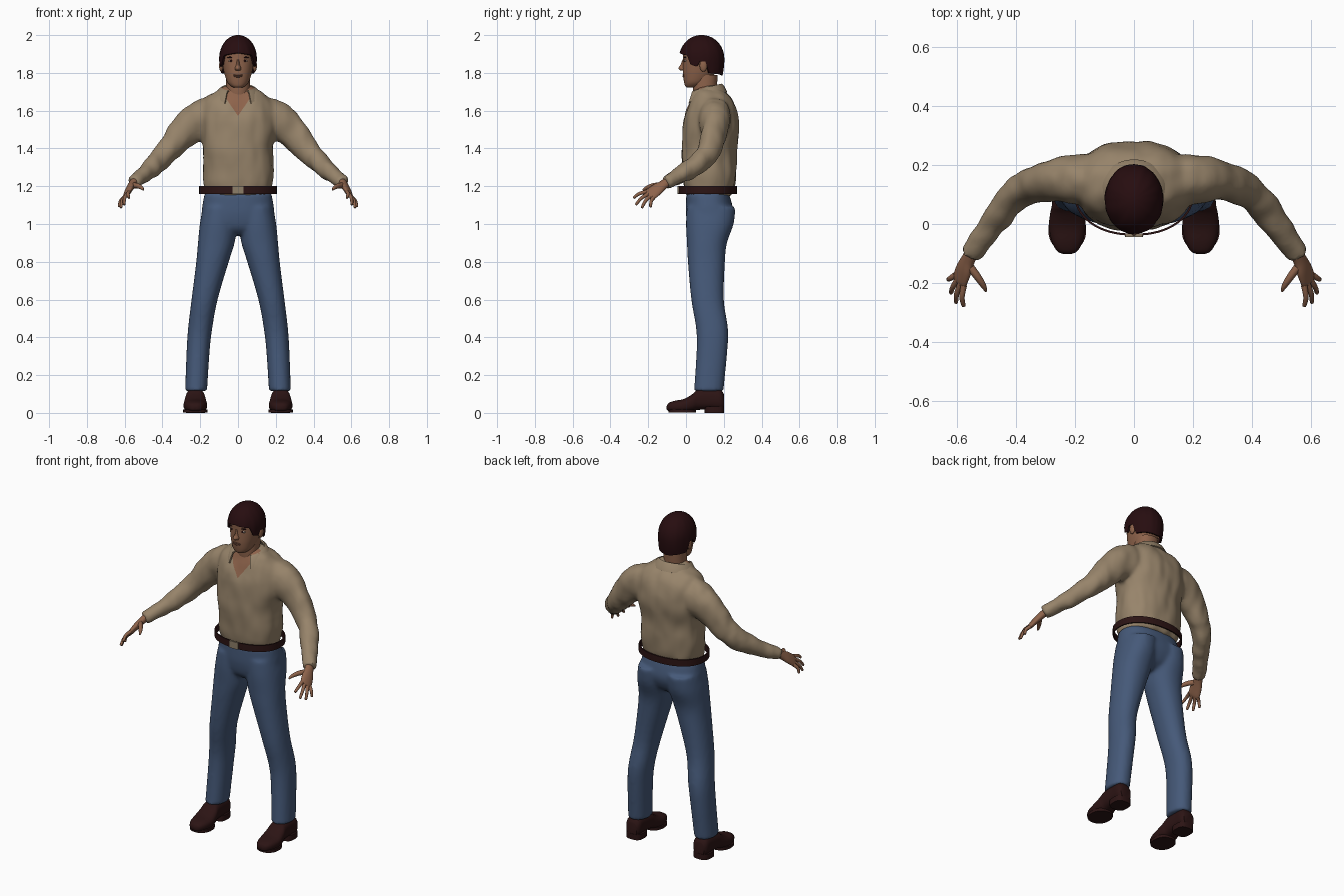
import bpy, bmesh, math
from mathutils import Vector, noise

cube = bpy.data.objects.get("Cube")
if cube:
    bpy.data.objects.remove(cube, do_unlink=True)

X, Y, Z = Vector((1, 0, 0)), Vector((0, 1, 0)), Vector((0, 0, 1))


def material(name, r, g, b):
    m = bpy.data.materials.new(name)
    m.use_nodes = True
    m.diffuse_color = (r, g, b, 1)
    bsdf = m.node_tree.nodes["Principled BSDF"]
    bsdf.inputs["Base Color"].default_value = (r, g, b, 1)
    bsdf.inputs["Roughness"].default_value = 0.8
    return m


SKIN = material("skin", .27, .125, .07)
HAIR = material("dark hair", .02, .004, .005)
SHIRT = material("tan shirt", .31, .23, .145)
JEANS = material("blue denim", .06, .1, .19)
LEATHER = material("brown leather", .025, .007, .007)
BUCKLE = material("buckle", .27, .21, .14)
LIPS = material("lips", .17, .07, .045)
EYE = material("eye white", .4, .33, .28)


def smooth(rows, steps=4):
    """Catmull-Rom resampling of rows of numbers."""
    out = []
    for i in range(len(rows) - 1):
        quad = [rows[max(i - 1, 0)], rows[i], rows[i + 1], rows[min(i + 2, len(rows) - 1)]]
        for k in range(steps):
            t = k / steps
            out.append([b + .5 * t * (c - a + t * (2 * a - 5 * b + 4 * c - d + t * (3 * (b - c) + d - a)))
                        for a, b, c, d in zip(*quad)])
    return out + [list(rows[-1])]


def oval(c, u, v, ru, rv, n=2.0, count=36):
    """Superellipse ring around c in the plane of u and v."""
    pts = []
    for i in range(count):
        a = 2 * math.pi * i / count
        ca, sa = math.cos(a), math.sin(a)
        pts.append(Vector(c) + u * (ru * math.copysign(abs(ca) ** (2 / n), ca))
                   + v * (rv * math.copysign(abs(sa) ** (2 / n), sa)))
    return pts


def column(rows, n=2.2):
    """Upright form; rows are height, centre x, half width, front y, back y."""
    return [oval((x, (f + b) / 2, z), X, Y, w, (b - f) / 2, n) for z, x, w, f, b in smooth(rows)]


def limb(rows, ref=Z, count=24):
    """Tube along a path; rows are x, y, z, radius along ref, radius across."""
    rows = smooth(rows)
    rings = []
    for i, (x, y, z, ra, rb) in enumerate(rows):
        t = (Vector(rows[min(i + 1, len(rows) - 1)][:3]) - Vector(rows[max(i - 1, 0)][:3])).normalized()
        a = (ref - t * ref.dot(t)).normalized()
        rings.append(oval((x, y, z), a, t.cross(a), ra, rb, 2, count))
    return rings


def ball(x, y, z, rx, ry, rz):
    angles = [math.pi * (k / 10 - .5) for k in range(11)]
    return [oval((x, y, z + rz * math.sin(t)), X, Y, rx * math.cos(t), ry * math.cos(t), 2, 16) for t in angles]


def flip(rings):
    return [[Vector((-p.x, p.y, p.z)) for p in ring] for ring in rings]


def make(name, shells, mat, caps=True, loop=True, voxel=0, thick=0):
    """Skin rings into an object, with optional fusing or thickness."""
    bm = bmesh.new()
    for rings in shells:
        vs = [[bm.verts.new(p) for p in ring] for ring in rings]
        n = len(vs[0])
        for a, b in zip(vs, vs[1:]):
            for i in range(n if loop else n - 1):
                j = (i + 1) % n
                bm.faces.new((a[i], a[j], b[j], b[i]))
        if caps:
            bm.faces.new(vs[0])
            bm.faces.new(vs[-1])
    bmesh.ops.remove_doubles(bm, verts=bm.verts, dist=1e-5)
    bmesh.ops.recalc_face_normals(bm, faces=bm.faces)
    me = bpy.data.meshes.new(name)
    bm.to_mesh(me)
    bm.free()
    ob = bpy.data.objects.new(name, me)
    bpy.context.collection.objects.link(ob)
    if voxel:
        mod = ob.modifiers.new("fuse", "REMESH")
        mod.mode, mod.voxel_size = "VOXEL", voxel
        mod = ob.modifiers.new("relax", "SMOOTH")
        mod.factor, mod.iterations = .5, 5
    if thick:
        mod = ob.modifiers.new("thickness", "SOLIDIFY")
        mod.thickness, mod.offset = thick, 0
    if voxel or thick:
        bpy.context.view_layer.update()
        ev = ob.evaluated_get(bpy.context.evaluated_depsgraph_get())
        baked = bpy.data.meshes.new_from_object(ev)
        ob.modifiers.clear()
        ob.data = baked
    ob.data.materials.clear()
    ob.data.materials.append(mat)
    for o in bpy.context.selected_objects:
        o.select_set(False)
    ob.select_set(True)
    bpy.context.view_layer.objects.active = ob
    bpy.ops.object.shade_smooth_by_angle(angle=.8)
    return ob


def pair(name, shells, mat):
    make("left_" + name, shells, mat)
    make("right_" + name, [flip(s) for s in shells], mat)


# Jeans: hips fused with both legs
hips = column([(1.165, 0, .176, .002, .225), (1.12, 0, .185, 0, .24), (1.05, 0, .192, 0, .25),
               (.98, 0, .17, .015, .22), (.945, 0, .09, .05, .17)], 2.4)
leg = column([(1.09, .098, .088, .004, .262), (1.0, .104, .098, 0, .252), (.9, .115, .097, .005, .217),
              (.8, .135, .086, .01, .206), (.6, .177, .069, .028, .2), (.45, .2, .064, .053, .222),
              (.33, .211, .061, .056, .219), (.115, .222, .058, .042, .198)])
make("jeans", [hips, leg, flip(leg)], JEANS, voxel=.011)

# Shirt: torso fused with both sleeves
torso = column([(1.15, 0, .168, .003, .235), (1.2, 0, .18, -.014, .257), (1.27, 0, .186, -.02, .265),
                (1.4, 0, .186, -.022, .268), (1.5, 0, .195, -.019, .28), (1.58, 0, .2, -.006, .275),
                (1.64, 0, .19, .016, .256), (1.68, 0, .155, .034, .23), (1.715, 0, .1, .05, .195),
                (1.73, 0, .075, .06, .175)], 2.35)
sleeve = limb([(.1, .145, 1.575, .1, .09), (.2, .152, 1.553, .102, .085), (.29, .145, 1.48, .084, .068),
               (.385, .115, 1.372, .063, .058), (.455, .035, 1.3, .054, .05), (.53, -.07, 1.238, .04, .04),
               (.557, -.107, 1.218, .036, .037)])
shirt = make("shirt", [torso, sleeve, flip(sleeve)], SHIRT, voxel=.012)

# Soft cloth folds, then the open neckline cut into the chest
shirt.data.materials.append(SKIN)
bm = bmesh.new()
bm.from_mesh(shirt.data)
bm.normal_update()
for v in bm.verts:
    v.co += v.normal * noise.noise(Vector((v.co.x * 17, v.co.y * 17, v.co.z * 9))) * .008
notch, slope = 1.572, .68
for side in (1, -1):
    faces = [f for f in bm.faces if f.calc_center_median().y < .1 and f.calc_center_median().z > 1.5]
    geom = list({v for f in faces for v in f.verts}) + list({e for f in faces for e in f.edges}) + faces
    bmesh.ops.bisect_plane(bm, geom=geom, plane_co=(0, 0, notch), plane_no=(side, 0, -slope))
for f in bm.faces:
    c = f.calc_center_median()
    f.material_index = int(c.y < .1 and abs(c.x) < min(slope * (c.z - notch), .085))
bm.to_mesh(shirt.data)
bm.free()

# Collar: folded band, open in front with pointed tips
upper, middle, lower = [], [], []
for i in range(49):
    s = i / 24 - 1
    a = math.pi + s * (math.pi - .62)
    tip = max(0, abs(s) - .72) / .28
    back = (1 - math.cos(a)) / 2
    sa, ca = math.sin(a), math.cos(a)
    upper.append(Vector((.084 * sa, .108 - .078 * ca, 1.7 + .04 * back)))
    middle.append(Vector((.098 * sa, .108 - .09 * ca, 1.695 + .035 * back)))
    lower.append(Vector((.118 * sa, .11 - .105 * ca - .008 * tip, 1.672 + .024 * back - .036 * tip)))
make("collar", [[upper, middle, lower]], SHIRT, caps=False, loop=False, thick=.008)

# Belt and buckle
make("belt", [[oval((0, .115, z), X, Y, .202, .151, 2.2, 64) for z in (1.16, 1.2)]],
     LEATHER, caps=False, thick=.007)
make("belt_buckle", [[oval((0, y, 1.18), X, Z, .03, .021, 12) for y in (-.044, -.034)]], BUCKLE)

# Shoes: rows are y, half width, bottom, top
shape = [(-.102, .012, .018, .036), (-.092, .034, .01, .052), (-.06, .052, .004, .064), (-.01, .062, .002, .074),
         (.035, .058, .008, .1), (.065, .052, .016, .125), (.13, .048, .018, .13), (.18, .047, .016, .125),
         (.2, .034, .02, .1)]
upper_shoe = [oval((.226, y, (b + t) / 2), X, Z, w, (t - b) / 2, 2.5) for y, w, b, t in smooth(shape)]
heel = [oval((.226, .15, z), X, Y, .05, .052, 3) for z in (0, .034)]
sole = [oval((.226, -.02, z), X, Y, .064, .072, 2.2) for z in (.001, .018)]
pair("shoe", [upper_shoe, heel, sole], LEATHER)

# Hands: palm, four fingers and thumb
across = Vector((-.5, -.65, .58)).normalized()
knuckle = Vector((.59, -.19, 1.155))
shells = [limb([(.548, -.095, 1.226, .025, .022), (.562, -.122, 1.206, .027, .02), (.575, -.152, 1.185, .035, .018),
                (.588, -.185, 1.159, .037, .014), (.593, -.198, 1.15, .032, .009)], across)]
tips = [(.577, -.278, 1.138), (.603, -.266, 1.102), (.62, -.234, 1.086), (.629, -.188, 1.09)]
for off, tip in zip((.028, .01, -.009, -.027), tips):
    base, tip = knuckle + across * off, Vector(tip)
    mid = base.lerp(tip, .5) + Vector((.006, -.004, .006))
    near = tip.lerp(mid, .08)
    shells.append(limb([(*base, .011, .011), (*mid, .009, .009), (*near, .007, .007), (*tip, .003, .003)], across, 12))
shells.append(limb([(.567, -.13, 1.203, .016, .014), (.535, -.172, 1.203, .014, .013), (.511, -.207, 1.192, .01, .01),
                    (.501, -.228, 1.18, .004, .004)], Z, 12))
pair("hand", shells, SKIN)

# Neck, head and nose
neck = column([(1.6, 0, .06, .05, .16), (1.7, 0, .062, .038, .162), (1.79, 0, .064, .04, .168)])
head = column([(1.722, 0, .022, .006, .05), (1.73, 0, .038, -.004, .08), (1.75, 0, .056, -.01, .11),
               (1.785, 0, .069, -.015, .145), (1.82, 0, .078, -.016, .166), (1.87, 0, .085, -.015, .178),
               (1.92, 0, .083, -.014, .178), (1.957, 0, .06, .012, .155), (1.98, 0, .03, .045, .12)])
nose = column([(1.872, 0, .008, -.018, .01), (1.845, 0, .01, -.028, .01), (1.824, 0, .017, -.04, .01),
               (1.813, 0, .013, -.03, .01)], 1.7)
make("neck", [neck], SKIN)
make("head", [head], SKIN)
make("nose", [nose], SKIN)
pair("ear", [ball(.089, .092, 1.838, .011, .02, .032)], SKIN)

# Face details
make("mouth", [ball(0, -.013, 1.789, .026, .007, .004), ball(0, -.012, 1.781, .022, .008, .005)], LIPS)
pair("eye", [ball(.036, -.002, 1.864, .015, .008, .006)], EYE)
pair("iris", [ball(.036, -.008, 1.864, .006, .004, .006)], HAIR)
pair("eyebrow", [ball(.037, -.004, 1.882, .021, .007, .004)], HAIR)

# Hair: dome whose lower edge follows fringe, sideburns, ears and nape
edge = [(0, 1.905), (.85, 1.893), (1.05, 1.845), (1.35, 1.832), (1.48, 1.86), (1.75, 1.86), (1.9, 1.8),
        (math.pi + .01, 1.787)]


def hairline(a):
    for (a0, z0), (a1, z1) in zip(edge, edge[1:]):
        if a <= a1:
            return z0 + (z1 - z0) * (a - a0) / (a1 - a0)


rows = []
for k in range(15):
    ring = []
    for i in range(72):
        a = 2 * math.pi * i / 72
        low = hairline(min(a, 2 * math.pi - a))
        z = low + (1.995 - low) * math.sin(k / 14 * math.pi / 2)
        u = (z - 1.88) / .115
        f = math.sqrt(max(0, 1 - u * u)) if u > 0 else 1 - .12 * u * u
        f *= 1 + .03 * noise.noise(Vector((4 * math.sin(a), 4 * math.cos(a), z * 9)))
        ring.append(Vector((.094 * f * math.sin(a), .083 - .114 * f * math.cos(a), z)))
    rows.append(ring)
make("hair", [rows], HAIR, caps=False, thick=.011)
